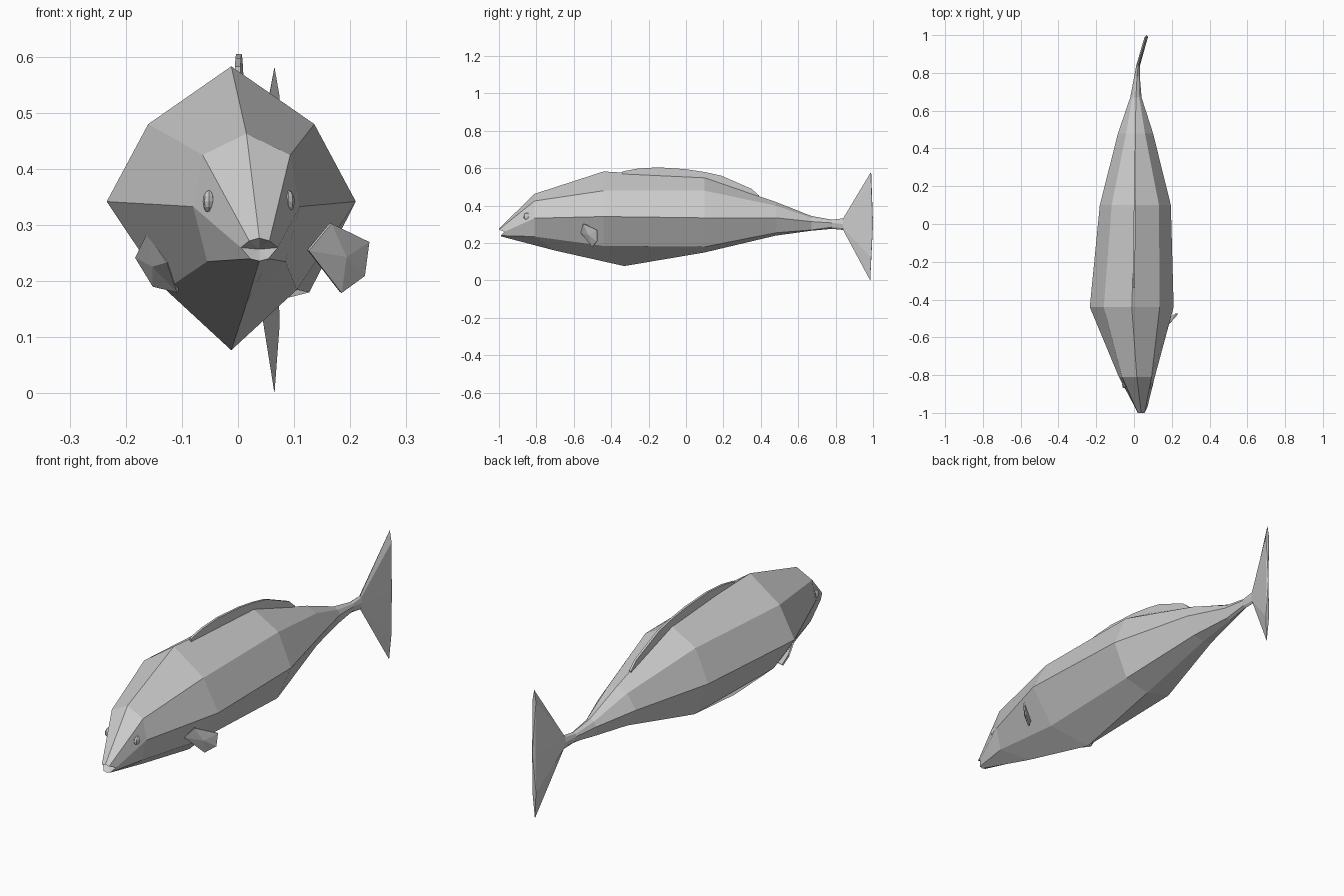
import bpy, bmesh
from mathutils import Vector

if "Cube" in bpy.data.objects:
    bpy.data.objects.remove(bpy.data.objects["Cube"])


def make(name, verts, faces, thickness=0):
    bm = bmesh.new()
    vs = [bm.verts.new(v) for v in verts]
    for f in faces:
        bm.faces.new([vs[i] for i in f])
    bmesh.ops.recalc_face_normals(bm, faces=bm.faces)
    me = bpy.data.meshes.new(name)
    bm.to_mesh(me)
    bm.free()
    ob = bpy.data.objects.new(name, me)
    bpy.context.collection.objects.link(ob)
    if thickness:
        mod = ob.modifiers.new("thickness", 'SOLIDIFY')
        mod.thickness = thickness
        mod.offset = 0
    return ob


# Body sections: y, centre x, top z, then half width and z of the upper,
# side and lower corners, then y and z of the keel
sections = [
    (-1.0, .038, .277, .018, .272, .033, .260, .016, .240, -.99, .236),
    (-.81, .015, .463, .078, .425, .095, .333, .070, .235, -.70, .160),
    (-.44, -.012, .583, .148, .480, .222, .342, .117, .185, -.33, .077),
    (.10, .007, .550, .125, .480, .188, .335, .120, .180, .10, .150),
    (.48, .008, .420, .050, .400, .093, .335, .050, .255, .48, .240),
    (.67, .010, .345, .018, .335, .030, .315, .018, .270, .67, .266),
    (.78, .016, .325, .010, .318, .015, .308, .010, .285, .78, .276),
    (.84, .022, .332, .006, .325, .010, .302, .006, .280, .84, .270),
    (.99, .065, .582, .009, .530, .006, .300, .009, .120, .985, .000),
]
verts, faces = [], []
for y, cx, zt, uw, uz, sw, sz, lw, lz, yb, zb in sections:
    ys = y + .03 if y == -1.0 else y      # mouth corners sit further back
    yl = y + .01 if y == -1.0 else y
    verts += [(cx, y, zt), (cx + uw, y, uz), (cx + sw, ys, sz), (cx + lw, yl, lz),
              (cx, yb, zb), (cx - lw, yl, lz), (cx - sw, ys, sz), (cx - uw, y, uz)]
n = len(sections)
for r in range(n - 1):
    for i in range(8):
        j = (i + 1) % 8
        faces.append((r * 8 + i, r * 8 + j, r * 8 + 8 + j, r * 8 + 8 + i))
# recessed mouth and tail trailing edge
verts += [(.038, -.955, .257), (.068, 1.0, .30)]
for i in range(8):
    j = (i + 1) % 8
    faces.append((i, j, n * 8))
    faces.append(((n - 1) * 8 + i, (n - 1) * 8 + j, n * 8 + 1))
make("body_and_tail", verts, faces)

# Dorsal fin: outline above the back, with its root sunk into it
crest = [(-.34, .583), (-.26, .598), (-.15, .605), (.0, .595), (.10, .580),
         (.19, .560), (.35, .490), (.39, .455)]
root = [(-.34, .56), (-.26, .555), (-.15, .55), (.0, .54), (.10, .53),
        (.19, .50), (.35, .45), (.39, .44)]
k = len(crest)
fin_verts = [(.003 + .01 * y, y, z) for y, z in crest + root]
make("dorsal_fin", fin_verts,
     [(i, i + 1, k + i + 1, k + i) for i in range(k - 1)], .01)


# Side fins: five-cornered fans with a slightly raised middle
def side_fin(name, pts, bulge):
    centre = sum((Vector(p) for p in pts), Vector()) / len(pts) + Vector(bulge)
    make(name, pts + [tuple(centre)],
         [(i, (i + 1) % len(pts), len(pts)) for i in range(len(pts))], .006)


side_fin("pectoral_fin_right",
         [(.125, -.56, .255), (.165, -.547, .303), (.232, -.475, .27),
          (.224, -.475, .21), (.183, -.50, .18)], (.006, -.008, 0))
side_fin("pectoral_fin_left",
         [(-.125, -.565, .235), (-.160, -.547, .286), (-.181, -.475, .243),
          (-.150, -.475, .192), (-.107, -.50, .182)], (-.006, -.008, 0))

# Eyes: flattened low-poly balls
for name, x in (("eye_left", -.052), ("eye_right", .090)):
    bpy.ops.mesh.primitive_uv_sphere_add(segments=8, ring_count=6, radius=.02,
                                         location=(x, -.85, .342))
    eye = bpy.context.object
    eye.name = name
    eye.scale = (.55, 1, 1)
